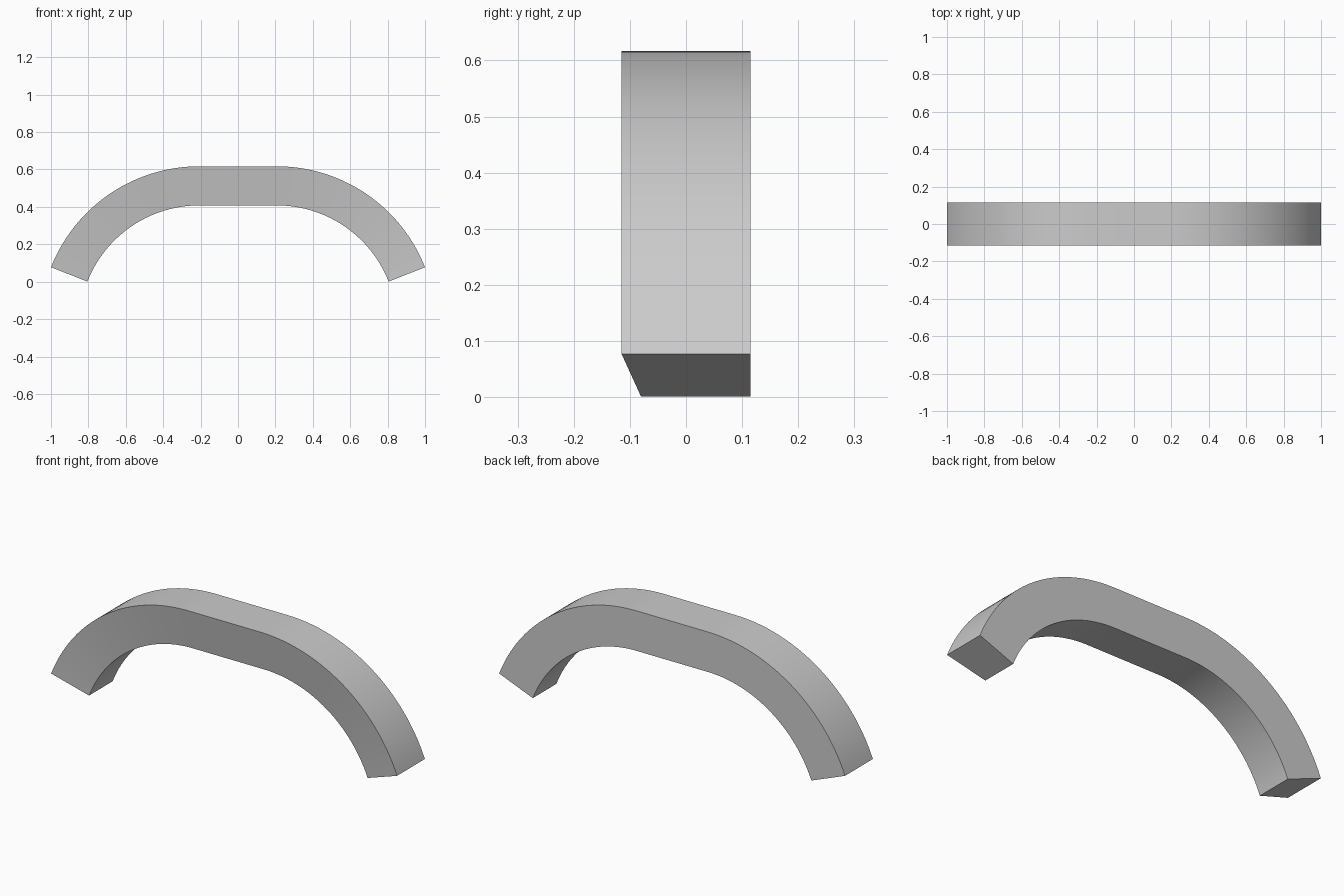
import bpy, bmesh
from math import sin, cos, radians

if "Cube" in bpy.data.objects:
    bpy.data.objects.remove(bpy.data.objects["Cube"])

HALF_FLAT = 0.207          # half length of the straight middle
CENTRE_Z = -0.235          # height of both arc centres
R_OUT, R_IN = 0.852, 0.643
END_ANGLE = 21.5           # the ends stop this far above horizontal
SEGS = 28
# Cross-section (radius, y): the front face leans back towards the inside
SECTION = [(R_OUT, -0.115), (R_OUT, 0.115), (R_IN, 0.115), (R_IN, -0.08)]

# Stations along the handle: left arc, straight middle, right arc
right = [(HALF_FLAT, radians(90 - (90 - END_ANGLE) * i / SEGS)) for i in range(SEGS + 1)]
left = [(-x, radians(180) - a) for x, a in reversed(right)]

bm = bmesh.new()
rings = [[bm.verts.new((x + r * cos(a), y, CENTRE_Z + r * sin(a))) for r, y in SECTION]
         for x, a in left + right]

# Skin between neighbouring sections, then close both ends
for a, b in zip(rings, rings[1:]):
    for i in range(4):
        j = (i + 1) % 4
        bm.faces.new((a[i], a[j], b[j], b[i]))
bm.faces.new(rings[0])
bm.faces.new(rings[-1])
bmesh.ops.recalc_face_normals(bm, faces=bm.faces)

mesh = bpy.data.meshes.new("arched_handle")
bm.to_mesh(mesh)
bm.free()
handle = bpy.data.objects.new("arched_handle", mesh)
bpy.context.collection.objects.link(handle)
bpy.context.view_layer.objects.active = handle
handle.select_set(True)
bpy.ops.object.shade_smooth_by_angle(angle=radians(30))
